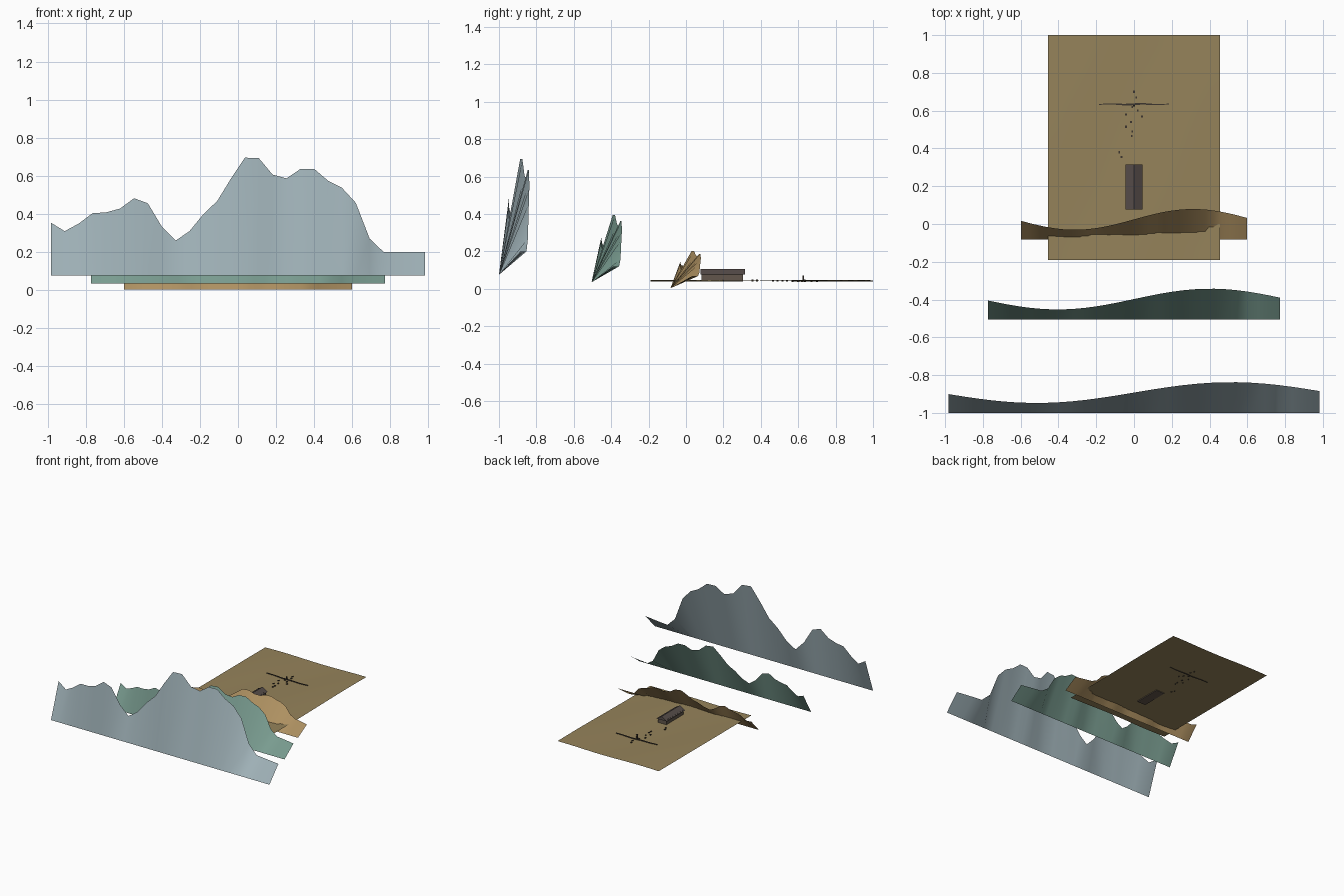
import bpy, bmesh
from math import sin, cos

cube = bpy.data.objects.get("Cube")
if cube:
    bpy.data.objects.remove(cube)


def material(name, r, g, b):
    rgb = [(c / 255) ** 2.2 for c in (r, g, b)]
    m = bpy.data.materials.new(name)
    m.use_nodes = True
    m.diffuse_color = (*rgb, 1)
    m.node_tree.nodes["Principled BSDF"].inputs["Base Color"].default_value = (*rgb, 1)
    return m


slate = material("slate blue", 158, 176, 182)
green = material("misty green", 120, 154, 142)
ochre = material("ochre", 172, 143, 97)
earth = material("dry earth", 148, 130, 91)
wood = material("dark wood", 98, 87, 77)
roofing = material("roof grey", 88, 79, 76)
dark = material("dark stone", 62, 56, 50)


def add_object(name, verts, faces, mat, smooth=False):
    mesh = bpy.data.meshes.new(name)
    mesh.from_pydata(verts, [], faces)
    mesh.materials.append(mat)
    ob = bpy.data.objects.new(name, mesh)
    bpy.context.collection.objects.link(ob)
    for p in mesh.polygons:
        p.use_smooth = smooth
    return ob


def box(name, x, y, z, sx, sy, sz, mat):
    """Box centred on x, y, z with full sizes."""
    bm = bmesh.new()
    bmesh.ops.create_cube(bm, size=1)
    for v in bm.verts:
        v.co = (x + v.co.x * sx, y + v.co.y * sy, z + v.co.z * sz)
    ob = add_object(name, [], [], mat)
    bm.to_mesh(ob.data)
    bm.free()
    return ob


def ground_z(x, y):
    return 0.043 + 0.004 * sin(9 * x + 1) * cos(4 * y)


# Ridge line shared by the ranges: 0 is the low shoulder, 1 the summit
RIDGE = [.31, .22, .3, .41, .42, .46, .57, .515, .27, .12, .22, .4, .54, .78,
         1, .995, .82, .78, .88, .88, .755, .68, .52, .14, 0, 0, 0, 0]


def mountain_range(name, half, y, z, low, rise, mat):
    """Leaning sheet with a straight foot and a snaking crest."""
    verts, n = [], len(RIDGE)
    for i, h in enumerate(RIDGE):
        t = 2 * i / (n - 1) - 1
        crest_y = y + 0.1075 + 0.055 * sin(3 * t)
        verts += [(t * half, y, z), (t * half, crest_y, z + low + rise * h)]
    faces = [(2 * i, 2 * i + 2, 2 * i + 3, 2 * i + 1) for i in range(n - 1)]
    add_object(name, verts, faces, mat, True)


mountain_range("far_mountains", 0.983, -1.0, 0.075, 0.125, 0.495, slate)
mountain_range("middle_hills", 0.772, -0.505, 0.035, 0.085, 0.275, green)
mountain_range("near_hills", 0.598, -0.083, 0.003, 0.065, 0.135, ochre)

# Gently rolling ground sheet
NX, NY = 16, 20
verts = []
for j in range(NY + 1):
    for i in range(NX + 1):
        x, y = -0.455 + 0.91 * i / NX, -0.19 + 1.19 * j / NY
        verts.append((x, y, ground_z(x, y)))
W = NX + 1
faces = [(j * W + i, j * W + i + 1, (j + 1) * W + i + 1, (j + 1) * W + i)
         for j in range(NY) for i in range(NX)]
add_object("ground", verts, faces, earth, True)

# Long barn with a gabled roof
box("barn_walls", 0, 0.195, 0.061, 0.076, 0.222, 0.044, wood)
gable = [(-0.046, 0.077), (0.046, 0.077), (0, 0.105)]
add_object("barn_roof", [(x, y, z) for y in (0.077, 0.315) for x, z in gable],
           [(0, 1, 2), (5, 4, 3), (0, 3, 4, 1), (1, 4, 5, 2), (2, 5, 3, 0)], roofing)

# Low wall across the field, thinner towards its ends
STEPS = 12
verts, faces = [], []
for i in range(STEPS + 1):
    t = 2 * i / STEPS - 1
    x, y = 0.185 * t, 0.634 + 0.002 * sin(7 * t)
    w, z = 0.005 - 0.003 * abs(t), ground_z(x, y)
    verts += [(x, y + a * w, z + b) for a, b in
              ((-1, -0.003), (1, -0.003), (1, 0.005), (-1, 0.005))]
    if i:
        k = 4 * (i - 1)
        faces += [(k + a, k + (a + 1) % 4, k + 4 + (a + 1) % 4, k + 4 + a) for a in range(4)]
faces += [(3, 2, 1, 0), tuple(4 * STEPS + a for a in range(4))]
add_object("field_wall", verts, faces, dark)
box("marker_post", 0, 0.627, 0.057, 0.008, 0.008, 0.028, dark)

# Stones scattered along the track
STONES = [(0, .7), (.012, .67), (-.01, .62), (.02, .6), (-.042, .58), (.042, .57),
          (-.016, .54), (-.042, .515), (-.01, .49), (-.012, .465), (-.078, .38), (-.066, .355)]
for i, (x, y) in enumerate(STONES):
    box(f"stone_{i + 1}", x, y, ground_z(x, y) + 0.001, 0.009, 0.011, 0.009, dark)
